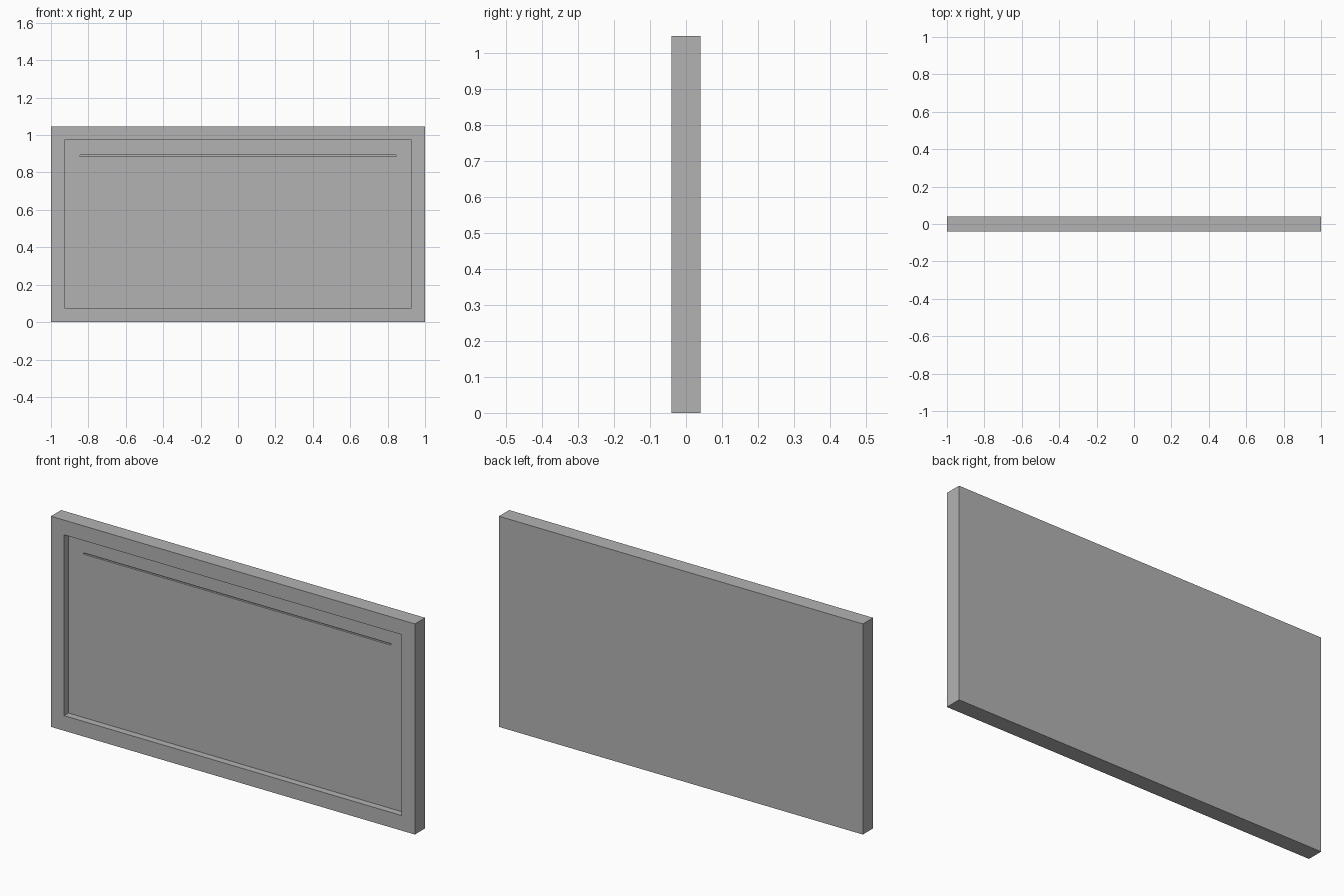
import bpy
import bmesh

cube = bpy.data.objects.get("Cube")
if cube:
    bpy.data.objects.remove(cube, do_unlink=True)

WIDTH, DEPTH, HEIGHT = 2.0, 0.08, 1.046

grey = bpy.data.materials.new("plain grey")
grey.use_nodes = True
colour = (0.45, 0.45, 0.45, 1.0)
grey.diffuse_color = colour
grey.node_tree.nodes["Principled BSDF"].inputs["Base Color"].default_value = colour


def sink_pocket(bm, face, half_width, bottom, top, depth):
    """Inset a front-facing face to a rectangle and push it inwards."""
    bmesh.ops.inset_individual(bm, faces=[face], thickness=0.001)
    middle = face.calc_center_median().z
    for v in face.verts:
        v.co.x = half_width if v.co.x > 0 else -half_width
        v.co.z = top if v.co.z > middle else bottom
    # A second coincident ring becomes the pocket floor
    bmesh.ops.inset_individual(bm, faces=[face], thickness=0.0)
    bmesh.ops.translate(bm, verts=face.verts, vec=(0, depth, 0))


# Solid slab
bm = bmesh.new()
bmesh.ops.create_cube(bm, size=1.0)
bmesh.ops.scale(bm, verts=bm.verts, vec=(WIDTH, DEPTH, HEIGHT))
bmesh.ops.translate(bm, verts=bm.verts, vec=(0, 0, HEIGHT / 2))
bm.normal_update()
front = min(bm.faces, key=lambda f: f.calc_center_median().y)

# Wide recess inside the border, then the narrow slot in its floor
sink_pocket(bm, front, 0.927, 0.075, 0.973, 0.034)
sink_pocket(bm, front, 0.846, 0.886, 0.893, 0.01)
bmesh.ops.recalc_face_normals(bm, faces=bm.faces)

mesh = bpy.data.meshes.new("recessed_panel")
bm.to_mesh(mesh)
bm.free()
mesh.materials.append(grey)
panel = bpy.data.objects.new("recessed_panel", mesh)
bpy.context.collection.objects.link(panel)
